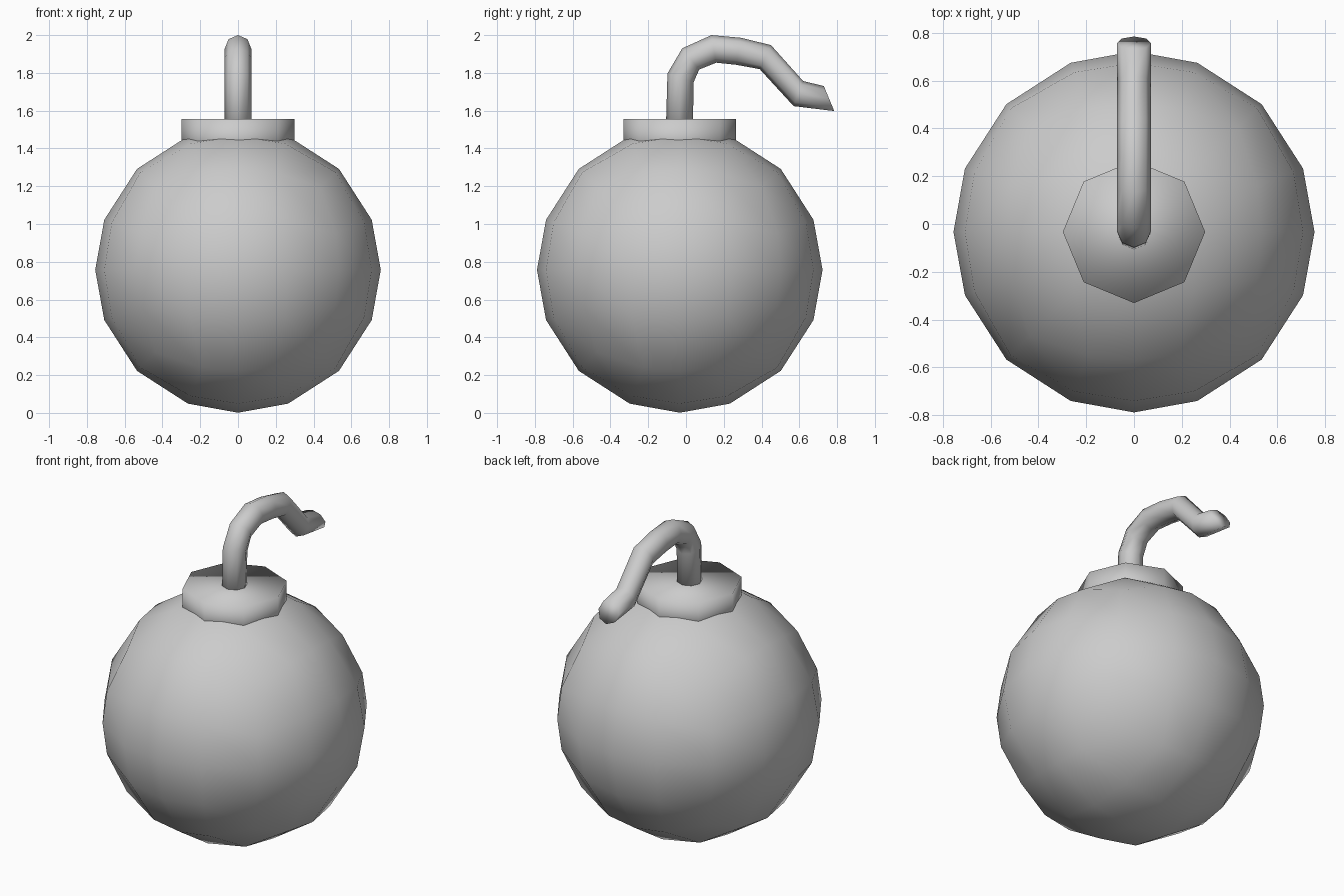
import bpy, bmesh, math
from mathutils import Vector, Matrix

if "Cube" in bpy.data.objects:
    bpy.data.objects.remove(bpy.data.objects["Cube"])

CY = -0.033  # y of the body axis


def finish(bm, name):
    bmesh.ops.recalc_face_normals(bm, faces=bm.faces)
    for f in bm.faces:
        f.smooth = True
    me = bpy.data.meshes.new(name)
    bm.to_mesh(me)
    bm.free()
    ob = bpy.data.objects.new(name, me)
    bpy.context.collection.objects.link(ob)
    return ob


# Round body: subdivided cube pushed onto a sphere
bm = bmesh.new()
bmesh.ops.create_cube(bm, size=2)
bmesh.ops.subdivide_edges(bm, edges=bm.edges[:], cuts=3, use_grid_fill=True)
for v in bm.verts:
    p = Vector([c * 0.75 if 0.1 < abs(c) < 0.9 else c for c in v.co])
    v.co = p.normalized() * 0.756 + Vector((0, CY, 0.757))
finish(bm, "round_body")

# Eight-sided collar, sunk into the top of the body
bm = bmesh.new()
bmesh.ops.create_cone(bm, cap_ends=True, segments=8, radius1=0.298, radius2=0.298,
                      depth=0.2, matrix=Matrix.Translation((0, CY, 1.455)))
finish(bm, "collar")

# Bent fuse: each ring is given by its outer and inner (y, z) point
rings = [
    ((-0.108, 1.45), (0.036, 1.45)),
    ((-0.098, 1.797), (0.04, 1.75)),
    ((-0.02, 1.93), (0.07, 1.818)),
    ((0.135, 2.0), (0.16, 1.854)),
    ((0.29, 1.986), (0.265, 1.843)),
    ((0.45, 1.947), (0.39, 1.82)),
    ((0.62, 1.757), (0.57, 1.624)),
    ((0.73, 1.73), (0.785, 1.598)),
]
bm = bmesh.new()
loops = []
for outer, inner in rings:
    o, i = Vector((0, *outer)), Vector((0, *inner))
    mid, half = (o + i) / 2, (o - i) / 2
    loop = []
    for k in range(8):
        a = k * math.tau / 8
        loop.append(bm.verts.new(mid + half * math.cos(a) + Vector((0.071 * math.sin(a), 0, 0))))
    loops.append(loop)
for a, b in zip(loops, loops[1:]):
    for k in range(8):
        n = (k + 1) % 8
        bm.faces.new((a[k], a[n], b[n], b[k]))
bm.faces.new(loops[0])
bm.faces.new(loops[-1])
finish(bm, "fuse")
